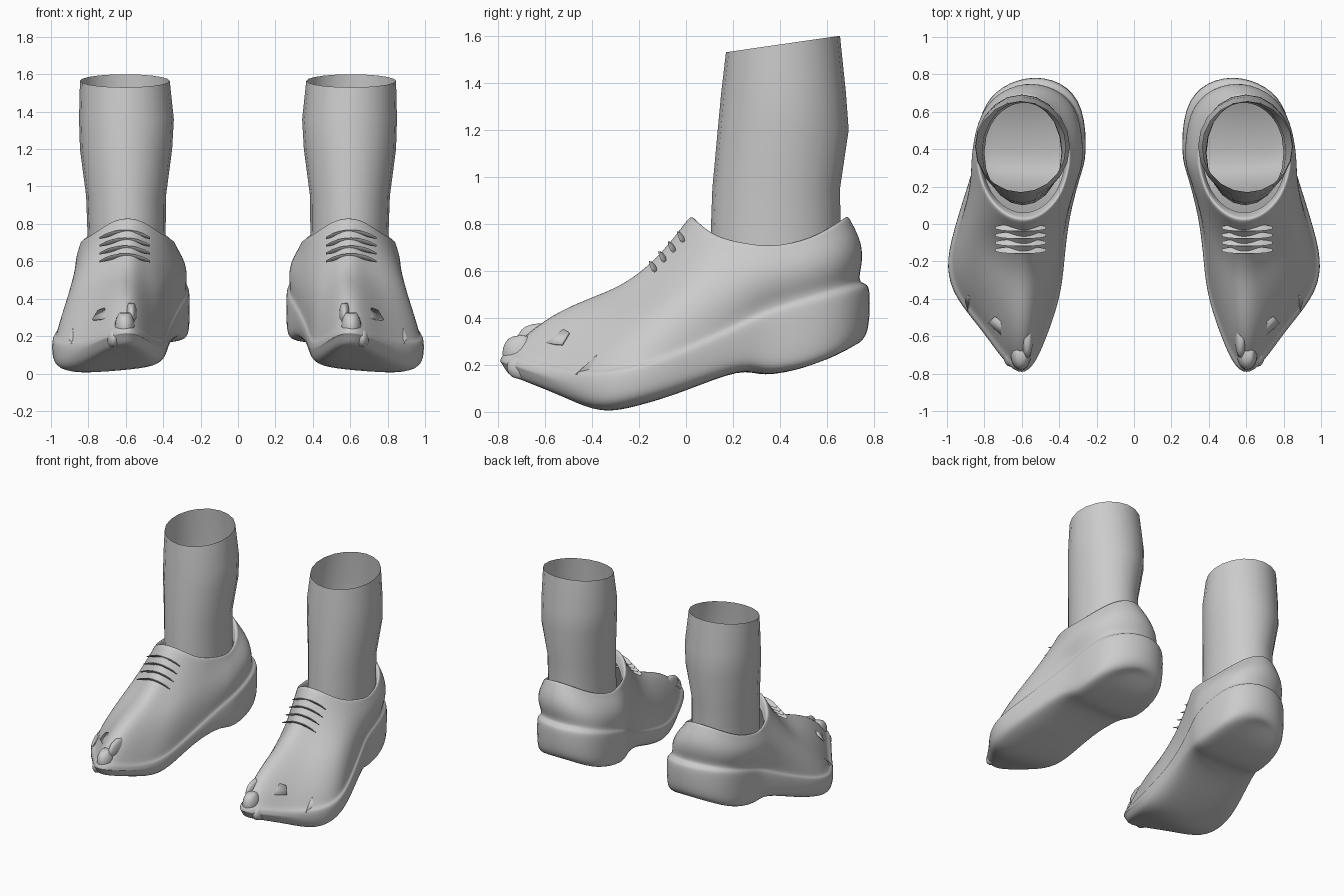
import bpy, bmesh
from math import sin, cos, pi, radians
from mathutils import Vector

if "Cube" in bpy.data.objects:
    bpy.data.objects.remove(bpy.data.objects["Cube"])

grey = bpy.data.materials.new("plain_grey")
grey.use_nodes = True
tone = (0.6, 0.6, 0.6, 1)
grey.diffuse_color = tone
grey.node_tree.nodes["Principled BSDF"].inputs["Base Color"].default_value = tone

# Sole outline from the toe round the outer side: x, y, matching collar angle
OUTLINE = [(.60, -.79, 0), (.68, -.74, 8), (.81, -.55, 18), (.95, -.39, 30),
           (1.0, -.23, 45), (.96, -.04, 60), (.86, .27, 78), (.84, .345, 92),
           (.83, .55, 120), (.75, .70, 148), (.57, .78, 178), (.39, .75, 205),
           (.27, .62, 235), (.26, .345, 262), (.29, .27, 278), (.35, .05, 300),
           (.375, -.15, 317), (.39, -.35, 332), (.45, -.54, 343), (.53, -.74, 352)]
# The last three points of the bottom form the heel step and heel
BOTTOM = [(-.8, .15), (-.6, .08), (-.39, -.015), (-.2, .025), (0, .08), (.27, .19),
          (.345, .145), (.6, .19), (.8, .30)]
WELT = [(-.8, .25), (-.5, .16), (-.3, .16), (0, .25), (.35, .42), (.8, .55)]
COLLAR = [(0, .84), (.1, .75), (.22, .71), (.4, .69), (.55, .73), (.7, .83)]


def at(table, y):
    """Read a height off a profile by linear interpolation."""
    if y <= table[0][0]:
        return table[0][1]
    for (a, u), (b, v) in zip(table, table[1:]):
        if y <= b:
            return u + (v - u) * (y - a) / (b - a)
    return table[-1][1]


def finish(name, side, verts, faces, subdiv=0):
    bm = bmesh.new()
    vs = [bm.verts.new((v[0] * side, v[1], v[2])) for v in verts]
    for f in faces:
        bm.faces.new([vs[i] for i in f])
    bmesh.ops.recalc_face_normals(bm, faces=bm.faces)
    mesh = bpy.data.meshes.new(name)
    bm.to_mesh(mesh)
    bm.free()
    mesh.materials.append(grey)
    ob = bpy.data.objects.new(("left_" if side > 0 else "right_") + name, mesh)
    bpy.context.collection.objects.link(ob)
    bpy.ops.object.select_all(action='DESELECT')
    ob.select_set(True)
    bpy.context.view_layer.objects.active = ob
    if subdiv:
        mod = ob.modifiers.new("smooth", 'SUBSURF')
        mod.levels = mod.render_levels = subdiv
        bpy.ops.object.shade_smooth()
    else:
        bpy.ops.object.shade_smooth_by_angle(angle=radians(50))
    return ob


def loft(rings):
    """Join closed rings of equal size with quads."""
    n = len(rings[0])
    verts = [p for r in rings for p in r]
    faces = [(a * n + i, a * n + (i + 1) % n, (a + 1) * n + (i + 1) % n, (a + 1) * n + i)
             for a in range(len(rings) - 1) for i in range(n)]
    return verts, faces


def strip_cap(n, start=0):
    """Close a ring by bridging its two sides."""
    quads = [(k, k + 1, n - 1 - k, (n - k) % n) for k in range(n // 2)]
    return [tuple(start + i for i in dict.fromkeys(q)) for q in quads]


def sole_ring(scale, table, lift=0, along=1.0):
    return [Vector((.6 + (x - .6) * scale, y * (1 + (scale - 1) * along), at(table, y) + lift))
            for x, y, _ in OUTLINE]


def inner_arch(ring):
    """Raise the inner edge of the forefoot so the sole rounds up there."""
    for p in ring:
        if p.y < .2:
            p.z += .25 * max(0, .56 - p.x)
    return ring


def collar_ring(rx, ry, lift=0):
    ring = []
    for _, _, deg in OUTLINE:
        a = radians(deg)
        y = .36 - ry * cos(a)
        ring.append(Vector((.59 + rx * sin(a), y, at(COLLAR, .36 - .34 * cos(a)) + lift)))
    return ring


def upper_ring(t):
    """Blend from welt to collar: sagging vamp in front, rounded heel behind."""
    ring = []
    for p, q, (_, _, deg) in zip(sole_ring(.96, WELT, .03), collar_ring(.255, .35), OUTLINE):
        front = max(0, cos(radians(deg)))
        v = p.lerp(q, t)
        v.z += front ** 4 * (.05 * sin(2 * pi * t) - .05 * sin(pi * t))
        out = Vector((v.x - .59, v.y - .36, 0)).normalized()
        ring.append(v + out * .035 * (1 - front) * sin(pi * t))
    return ring


def ball(centre, size, n=10):
    rings = []
    for j in range(1, 6):
        a = pi * j / 6
        rings.append([(centre[0] + size[0] * sin(a) * cos(2 * pi * i / n),
                       centre[1] + size[1] * sin(a) * sin(2 * pi * i / n),
                       centre[2] + size[2] * cos(a)) for i in range(n)])
    verts, faces = loft(rings)
    return verts, faces + strip_cap(n) + strip_cap(n, 4 * n)


for side in (1, -1):
    # Hollow shoe: stepped sole and heel, welt, upper and collar in one loft
    rings = [sole_ring(.55, BOTTOM, 0, .2), sole_ring(.85, BOTTOM, .01, .25),
             sole_ring(.98, BOTTOM, .03, .6), sole_ring(1.02, BOTTOM, .075)]
    rings = [inner_arch(r) for r in rings]
    rings += [sole_ring(1.025, WELT, -.03), sole_ring(1.01, WELT, .005), sole_ring(.965, WELT, .01)]
    rings += [upper_ring(t) for t in (.06, .22, .42, .62, .8, .95)]
    rings += [collar_ring(.253, .345, .012), collar_ring(.235, .325, .008), collar_ring(.225, .30, -.06)]
    verts, faces = loft(rings)
    finish("shoe_body", side, verts, faces + strip_cap(20), 2)

    # Leg: tube open at both ends with a slanted top
    rings = []
    for z, x0, x1, y0, y1 in ((1.565, .365, .845, .17, .655), (1.36, .343, .85, .15, .68),
                              (1.2, .352, .845, .135, .692), (.95, .385, .812, .112, .655),
                              (.62, .388, .80, .10, .66)):
        tilt = .035 if z > 1.5 else 0
        rings.append([((x0 + x1) / 2 + (x1 - x0) / 2 * cos(a), (y0 + y1) / 2 + (y1 - y0) / 2 * sin(a),
                       z + tilt * sin(a)) for a in [2 * pi * i / 20 for i in range(20)]])
    finish("leg", side, *loft(rings))

    # Four laces: thin arched bands standing on the vamp
    for k in range(4):
        y, z = -.02 - .04 * k, .755 - .042 * k
        rings = []
        for i in range(9):
            u = i / 4 - 1
            r = .022 * (1 - .6 * u ** 4)
            mid = Vector((.605 + .135 * u, y, z - .03 * u * u))
            rings.append([mid + Vector((0, r * (.2 * sin(a) - .8 * cos(a)), r * (.2 * sin(a) + .6 * cos(a))))
                          for a in [pi * j / 3 for j in range(6)]])
        verts, faces = loft(rings)
        finish("lace_%d" % (k + 1), side, verts, faces + [tuple(range(6)), tuple(range(48, 54))])

    # Crumpled toe tip
    for name, centre, size in (("toe_knob", (.605, -.70, .25), (.06, .09, .09)),
                               ("toe_lobe", (.665, -.69, .19), (.04, .08, .06)),
                               ("toe_fold", (.57, -.60, .31), (.035, .13, .08))):
        verts, faces = ball(centre, size)
        finish(name, side, verts, faces, 1)

    # Torn flaps on the outer side and top of the toe
    flaps = {"side_flap": [(.89, -.47, .16), (.965, -.29, .165), (.88, -.35, .27)],
             "top_flap": [(.65, -.65, .30), (.78, -.53, .29), (.75, -.50, .34), (.62, -.57, .38)]}
    for name, pts in flaps.items():
        ob = finish(name, side, pts, [tuple(range(len(pts)))])
        ob.modifiers.new("thickness", 'SOLIDIFY').thickness = .01
